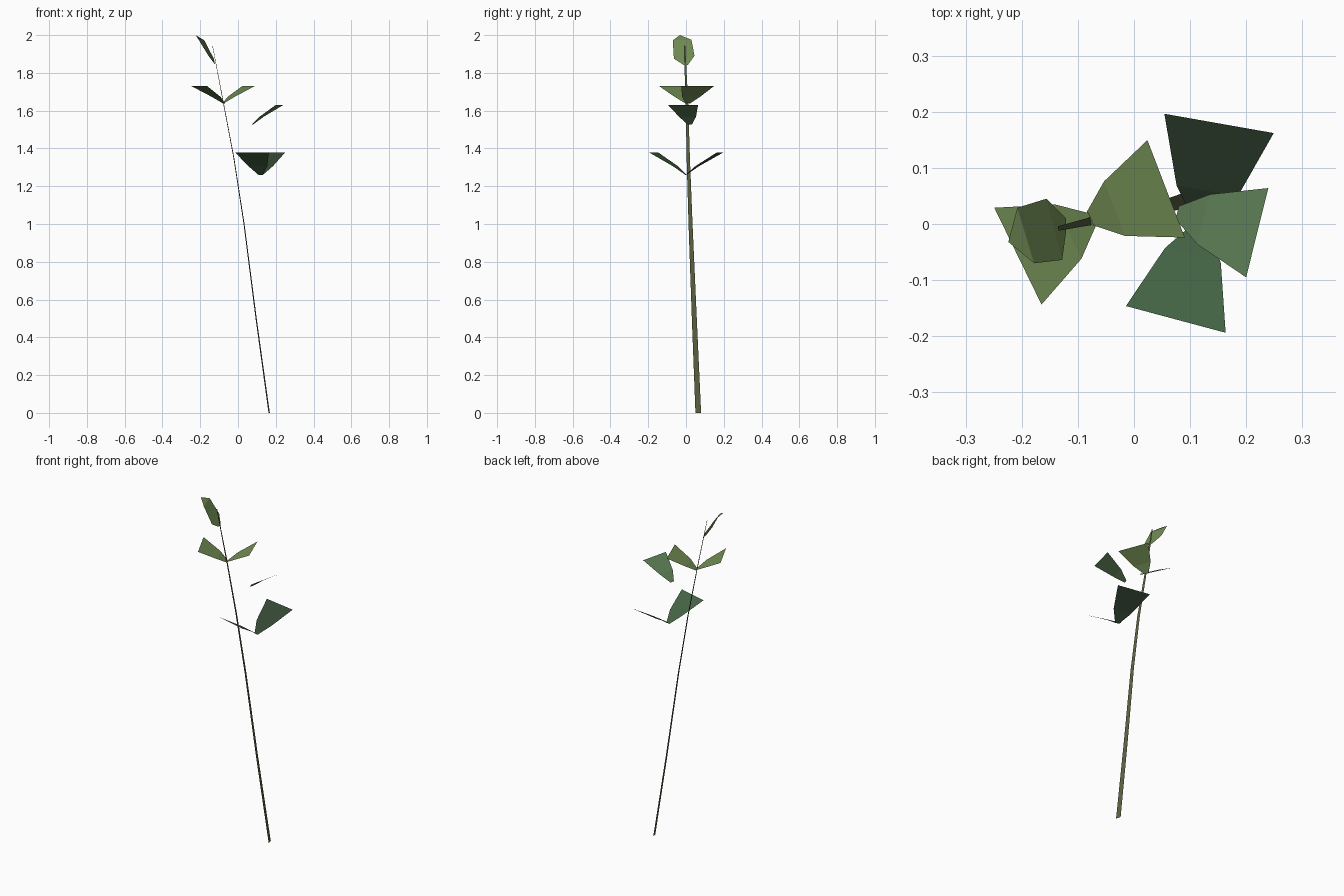
import bpy
from math import cos, sin, radians

if "Cube" in bpy.data.objects:
    bpy.data.objects.remove(bpy.data.objects["Cube"])


def material(name, rgb):
    m = bpy.data.materials.new(name)
    m.diffuse_color = (*rgb, 1)
    m.use_nodes = True
    m.node_tree.nodes["Principled BSDF"].inputs["Base Color"].default_value = m.diffuse_color
    return m


LIGHT = material("light_green", (0.17, 0.27, 0.09))
MID = material("mid_green", (0.11, 0.21, 0.09))
DEEP = material("deep_green", (0.06, 0.13, 0.06))
DARK = material("dark_green", (0.035, 0.065, 0.035))
OLIVE = material("stem_olive", (0.10, 0.12, 0.05))


def sheet(name, verts, faces, mat):
    me = bpy.data.meshes.new(name)
    me.from_pydata(verts, [], faces)
    me.materials.append(mat)
    ob = bpy.data.objects.new(name, me)
    bpy.context.collection.objects.link(ob)
    return ob


# stem: tapering flat ribbon, gently curved
path = [(0.165, 0.065, 0, 0.0155), (0.096, 0.044, 0.5, 0.0135),
        (0.032, 0.024, 1.0, 0.011), (-0.022, 0.012, 1.35, 0.009),
        (-0.077, 0.005, 1.64, 0.007), (-0.135, -0.008, 1.945, 0.004)]
verts = []
for x, y, z, h in path:
    for s in (-1, 1):
        verts.append((x - 0.23 * h * s, y + 0.97 * h * s, z))
sheet("stem", verts,
      [(2 * i, 2 * i + 1, 2 * i + 3, 2 * i + 2) for i in range(len(path) - 1)], OLIVE)


# fan-shaped leaf: narrow base, flared sides, wide straight tip
def leaf(name, base, heading, length, rise, half, mat):
    a = radians(heading)
    rows = [(0, 0, 0.012), (0.33 * length, 0.39 * rise, 0.56 * half), (length, rise, half)]
    v = []
    for along, up, w in rows:
        for s in (1, -1):
            v.append((base[0] + along * cos(a) - s * w * sin(a),
                      base[1] + along * sin(a) + s * w * cos(a), base[2] + up))
    sheet(name, v, [(0, 1, 3, 2), (2, 3, 5, 4)], mat)


leaf("lower_leaf_back", (0.12, 0.0, 1.26), 80, 0.182, 0.118, 0.099, DARK)
leaf("lower_leaf_front", (0.12, 0.0, 1.26), 255, 0.176, 0.118, 0.092, DEEP)
leaf("side_leaf", (0.077, 0.02, 1.527), -14, 0.147, 0.103, 0.082, MID)
leaf("upper_leaf_right", (-0.08, 0.01, 1.638), 21, 0.147, 0.093, 0.093, LIGHT)
leaf("upper_leaf_left", (-0.073, 0.008, 1.638), 206, 0.149, 0.093, 0.096, LIGHT)

# oval leaf at the top
sheet("top_leaf",
      [(-0.121, 0.01, 1.843), (-0.121, -0.013, 1.843),
       (-0.156, 0.045, 1.89), (-0.128, -0.064, 1.875),
       (-0.208, 0.029, 1.975), (-0.178, -0.07, 1.972), (-0.224, -0.032, 2.0)],
      [(0, 2, 3, 1), (2, 4, 5, 3), (4, 6, 5)], LIGHT)
